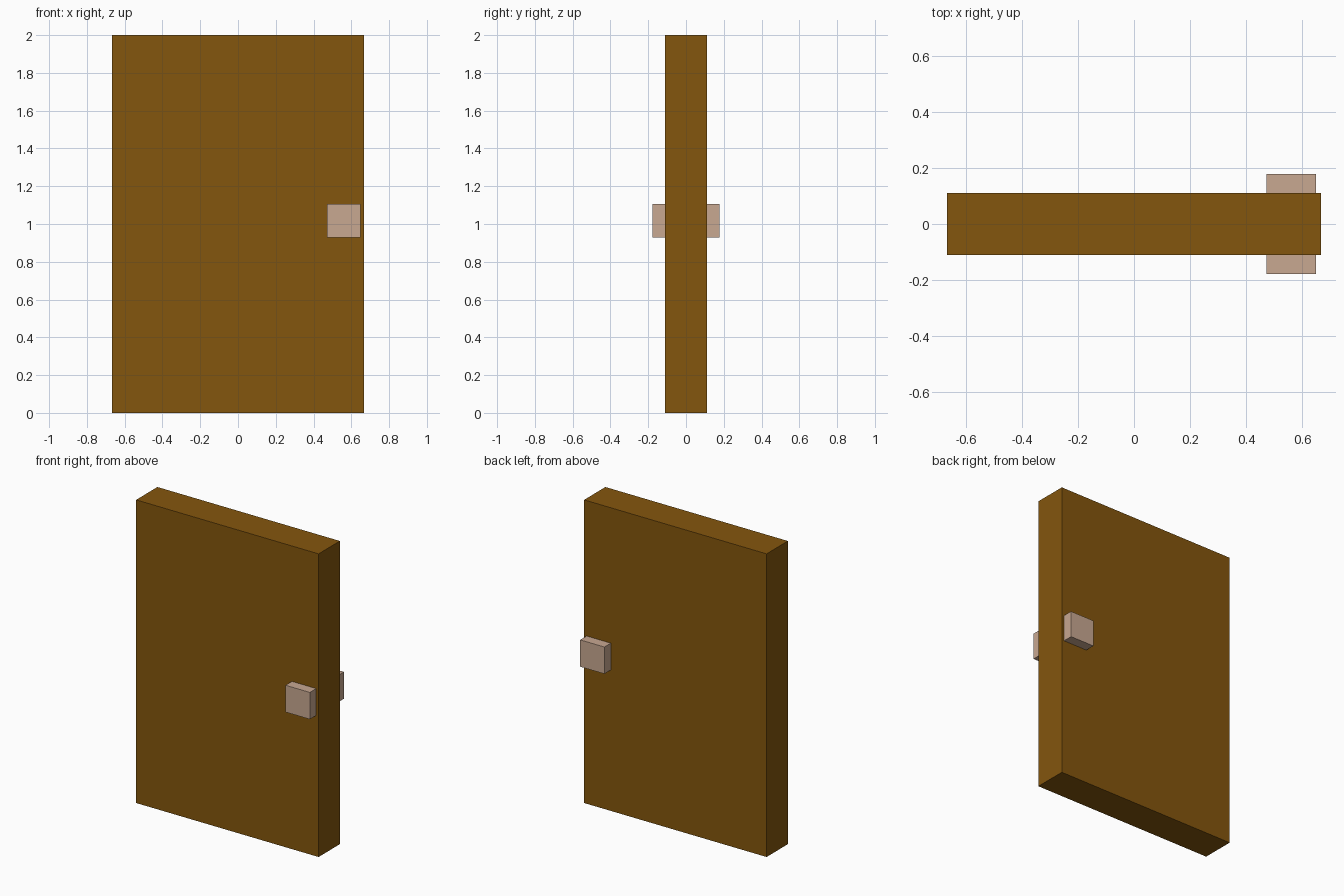
import bpy

if "Cube" in bpy.data.objects:
    bpy.data.objects.remove(bpy.data.objects["Cube"])


def material(name, rgb):
    mat = bpy.data.materials.new(name)
    mat.diffuse_color = (*rgb, 1.0)
    mat.use_nodes = True
    mat.node_tree.nodes["Principled BSDF"].inputs["Base Color"].default_value = mat.diffuse_color
    return mat


def box(name, center, size, mat):
    bpy.ops.mesh.primitive_cube_add(size=1, location=center)
    obj = bpy.context.object
    obj.name = name
    obj.scale = size
    bpy.ops.object.transform_apply(location=False, rotation=False, scale=True)
    obj.data.materials.append(mat)
    return obj


wood = material("brown_wood", (0.231, 0.093, 0.004))
tan = material("pale_tan", (0.578, 0.392, 0.283))

# Door slab
box("door_panel", (0, 0, 1.0), (1.332, 0.222, 2.0), wood)

# Square handle running through the slab, showing on both faces
box("door_handle", (0.56, 0, 1.018), (0.177, 0.355, 0.177), tan)
